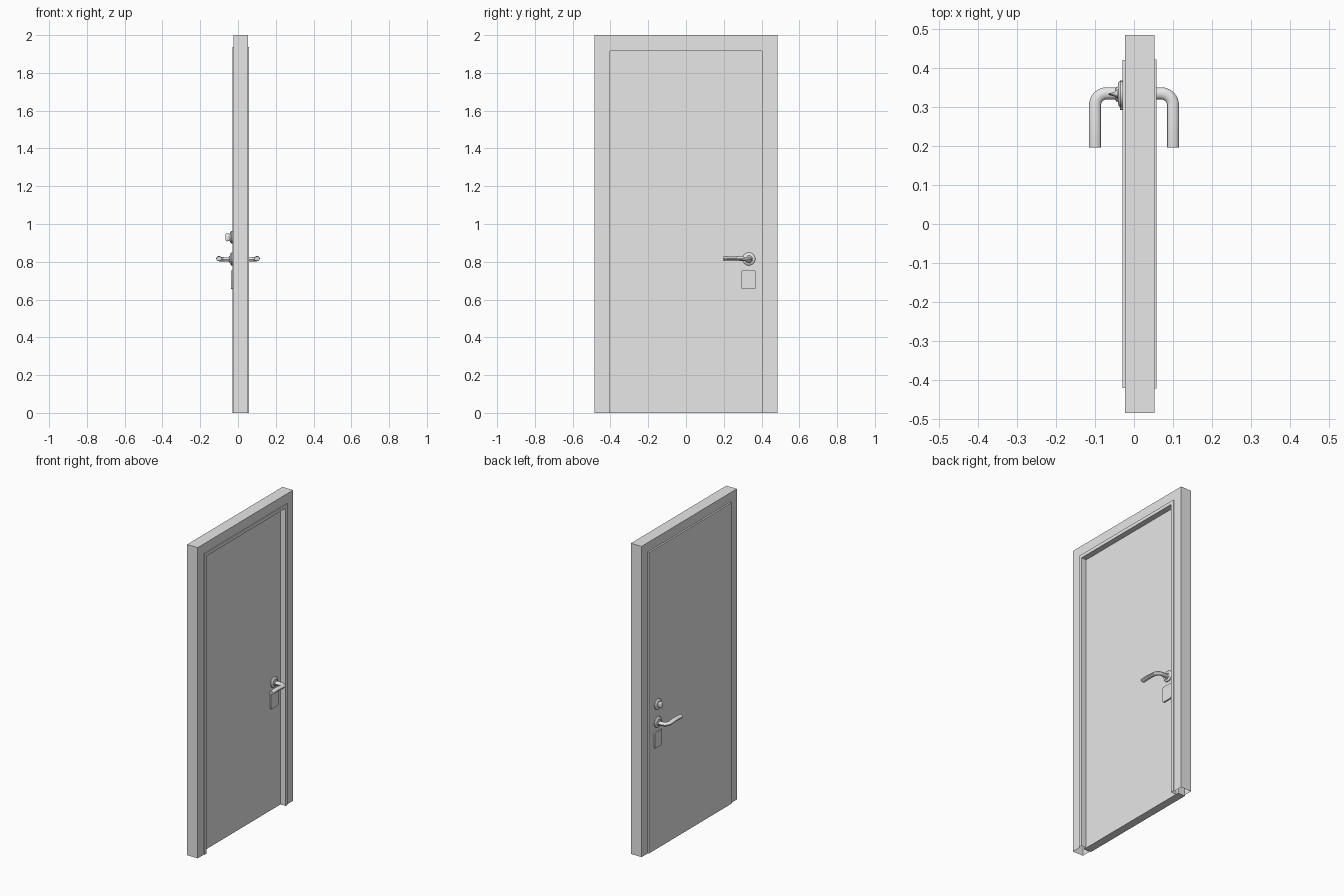
import bpy, bmesh, math
from mathutils import Vector, Matrix

if "Cube" in bpy.data.objects:
    bpy.data.objects.remove(bpy.data.objects["Cube"])

grey = bpy.data.materials.new("light_grey")
grey.use_nodes = True
grey.diffuse_color = (0.8, 0.8, 0.8, 1)
grey.node_tree.nodes["Principled BSDF"].inputs["Base Color"].default_value = (0.8, 0.8, 0.8, 1)

LOCK_Y = 0.333
LEAF_BACK, LEAF_FRONT = -0.03, 0.0215


def finish(name, bm, smooth=False):
    bmesh.ops.recalc_face_normals(bm, faces=bm.faces)
    mesh = bpy.data.meshes.new(name)
    bm.to_mesh(mesh)
    bm.free()
    ob = bpy.data.objects.new(name, mesh)
    bpy.context.collection.objects.link(ob)
    mesh.materials.append(grey)
    if smooth:
        shade(ob)
    return ob


def shade(ob):
    bpy.ops.object.select_all(action='DESELECT')
    ob.select_set(True)
    bpy.context.view_layer.objects.active = ob
    bpy.ops.object.shade_smooth_by_angle(angle=math.radians(35))


def box(name, lo, hi):
    lo, hi = Vector(lo), Vector(hi)
    bm = bmesh.new()
    bmesh.ops.create_cube(bm, size=1)
    bmesh.ops.scale(bm, vec=hi - lo, verts=bm.verts)
    bmesh.ops.translate(bm, vec=(lo + hi) / 2, verts=bm.verts)
    return finish(name, bm)


def lathe(name, profile, x, side, z):
    """Spin (distance from the leaf, radius) points about an x axis."""
    bm = bmesh.new()
    vs = [bm.verts.new((x + side * d, LOCK_Y, z + r)) for d, r in profile]
    es = [bm.edges.new(pair) for pair in zip(vs, vs[1:])]
    bmesh.ops.spin(bm, geom=vs + es, cent=(x, LOCK_Y, z), axis=(1, 0, 0),
                   angle=math.tau, steps=32, use_merge=True)
    bmesh.ops.remove_doubles(bm, verts=bm.verts, dist=1e-5)
    return finish(name, bm, True)


# Door frame: stepped section carried round three sides, open at the floor
section = [(0.485, 2, -0.023), (0.485, 2, 0.0527), (0.422, 1.938, 0.0527),
           (0.422, 1.938, 0.058), (0.402, 1.916, 0.058), (0.402, 1.916, 0.022),
           (0.424, 1.94, 0.022), (0.424, 1.94, -0.023)]
bm = bmesh.new()
loops = [[bm.verts.new(p) for p in ((x, -y, 0), (x, -y, z), (x, y, z), (x, y, 0))]
         for y, z, x in section]
for a, b in zip(loops, loops[1:] + loops[:1]):
    for i in range(3):
        bm.faces.new((a[i], a[i + 1], b[i + 1], b[i]))
finish("door_frame", bm)

# Door leaf
box("door_leaf", (LEAF_BACK, -0.421, 0), (LEAF_FRONT, 0.421, 1.937))

ROSE = [(0, 0.034), (0.005, 0.034), (0.009, 0.031), (0.011, 0.025), (0.012, 0)]
COLLAR = [(0.01, 0.02), (0.016, 0.018), (0.018, 0.014), (0.018, 0)]


def lever(name, start, side):
    """Flattened round bar that leaves the rose and bends along the leaf."""
    bend_x, bend_y, r = 0.1, LOCK_Y + 0.002, 0.03
    pts = [(start, bend_y, 0.811)]
    for i in range(9):
        a = math.pi / 2 * i / 8
        pts.append((side * (bend_x - r + r * math.sin(a)),
                    bend_y - r + r * math.cos(a), 0.811 + 0.004 * i / 8))
    pts += [(side * bend_x, 0.26, 0.82), (side * bend_x, 0.23, 0.82),
            (side * bend_x, 0.197, 0.817)]
    cu = bpy.data.curves.new(name, 'CURVE')
    cu.dimensions = '3D'
    cu.bevel_depth = 0.0155
    cu.bevel_resolution = 4
    cu.use_fill_caps = True
    sp = cu.splines.new('POLY')
    sp.points.add(len(pts) - 1)
    for p, co in zip(sp.points, pts):
        p.co = (*co, 1)
    tmp = bpy.data.objects.new(name + "_path", cu)
    bpy.context.collection.objects.link(tmp)
    bm = bmesh.new()
    bm.from_mesh(tmp.to_mesh())
    tmp.to_mesh_clear()
    bpy.data.objects.remove(tmp)
    bmesh.ops.remove_doubles(bm, verts=bm.verts, dist=1e-5)
    bmesh.ops.scale(bm, vec=(1, 1, 0.75), verts=bm.verts,
                    space=Matrix.Translation((0, 0, -0.815)))
    finish(name, bm, True)


# Lever, rose and lock plate on both faces
for label, x, side, thick in (("front", LEAF_FRONT, 1, 0.01), ("back", LEAF_BACK, -1, 0.006)):
    lathe(label + "_lever_rose", ROSE, x, side, 0.815)
    lathe(label + "_lever_collar", COLLAR, x, side, 0.813)
    lever(label + "_lever", x, side)
    xs = sorted((x, x + side * thick))
    plate = box(label + "_lock_plate", (xs[0], 0.293, 0.655), (xs[1], 0.368, 0.755))
    # round the four corners of the plate
    bm = bmesh.new()
    bm.from_mesh(plate.data)
    corners = [e for e in bm.edges
               if abs((e.verts[0].co - e.verts[1].co).x) > 0.001]
    bmesh.ops.bevel(bm, geom=corners, offset=0.009, segments=4, profile=0.5, affect='EDGES')
    bm.to_mesh(plate.data)
    bm.free()
    shade(plate)

# Thumb turn above the back lever
lathe("thumb_turn_rose", ROSE, LEAF_BACK, -1, 0.93)
bm = bmesh.new()
rings = []
for x, half_y, half_z in ((-0.04, 0.014, 0.016), (-0.048, 0.007, 0.02),
                          (-0.06, 0.003, 0.022), (-0.065, 0.002, 0.018)):
    rings.append([bm.verts.new((x, LOCK_Y + half_y * math.cos(a), 0.93 + half_z * math.sin(a)))
                  for a in (math.tau * i / 16 for i in range(16))])
for a, b in zip(rings, rings[1:]):
    for i in range(16):
        j = (i + 1) % 16
        bm.faces.new((a[i], a[j], b[j], b[i]))
bm.faces.new(rings[0])
bm.faces.new(rings[-1])
finish("thumb_turn", bm, True)
